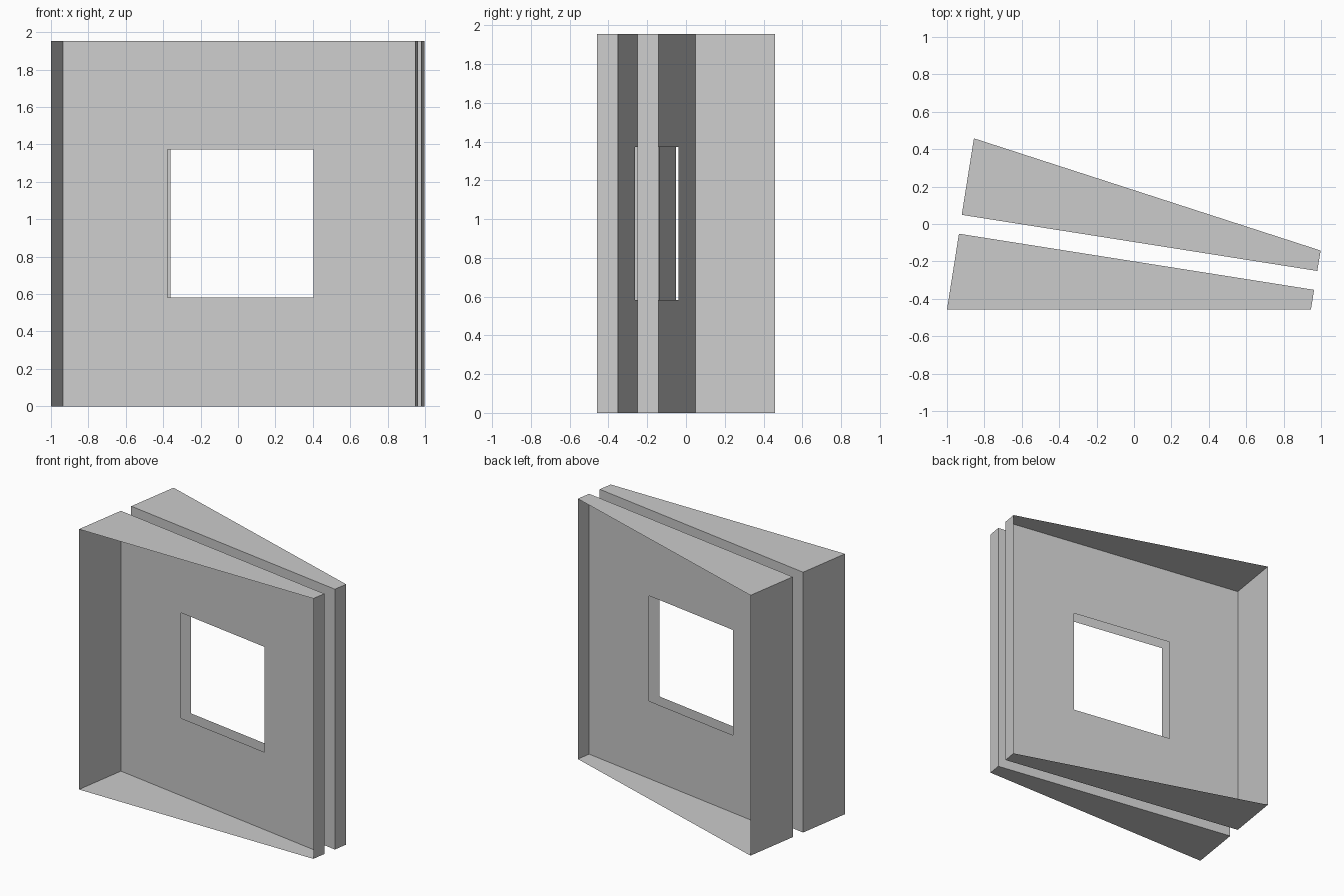
import bpy, bmesh
from mathutils import Vector

if "Cube" in bpy.data.objects:
    bpy.data.objects.remove(bpy.data.objects["Cube"])

HEIGHT = 1.954
HOLE = 0.395      # half size of the square opening


def tray(name, panel_left, panel_right, rim_left, rim_right):
    """Open wedge-shaped tray: thin walls around a panel with a square opening."""
    bm = bmesh.new()

    def loop(left, right, z0, z1):
        return [bm.verts.new((x, y, z)) for (x, y), z in
                ((left, z0), (right, z0), (right, z1), (left, z1))]

    a, b = Vector(panel_left), Vector(panel_right)
    mid, step = (a + b) / 2, (b - a).normalized() * HOLE
    zc = HEIGHT / 2
    loops = [loop(rim_left, rim_right, 0, HEIGHT),
             loop(a, b, 0, HEIGHT),
             loop(mid - step, mid + step, zc - HOLE, zc + HOLE)]
    # Outer walls (rim to panel), then the panel around the opening
    for outer, inner in zip(loops, loops[1:]):
        for i in range(4):
            j = (i + 1) % 4
            bm.faces.new((outer[i], outer[j], inner[j], inner[i]))
    bmesh.ops.recalc_face_normals(bm, faces=bm.faces)
    mesh = bpy.data.meshes.new(name)
    bm.to_mesh(mesh)
    bm.free()
    obj = bpy.data.objects.new(name, mesh)
    bpy.context.collection.objects.link(obj)
    return obj


# Front tray opens forward, back tray opens backward
tray("front_tray", (-0.936, -0.052), (0.963, -0.352), (-1.0, -0.458), (0.946, -0.458))
tray("back_tray", (-0.921, 0.049), (0.980, -0.251), (-0.856, 0.458), (0.998, -0.142))
